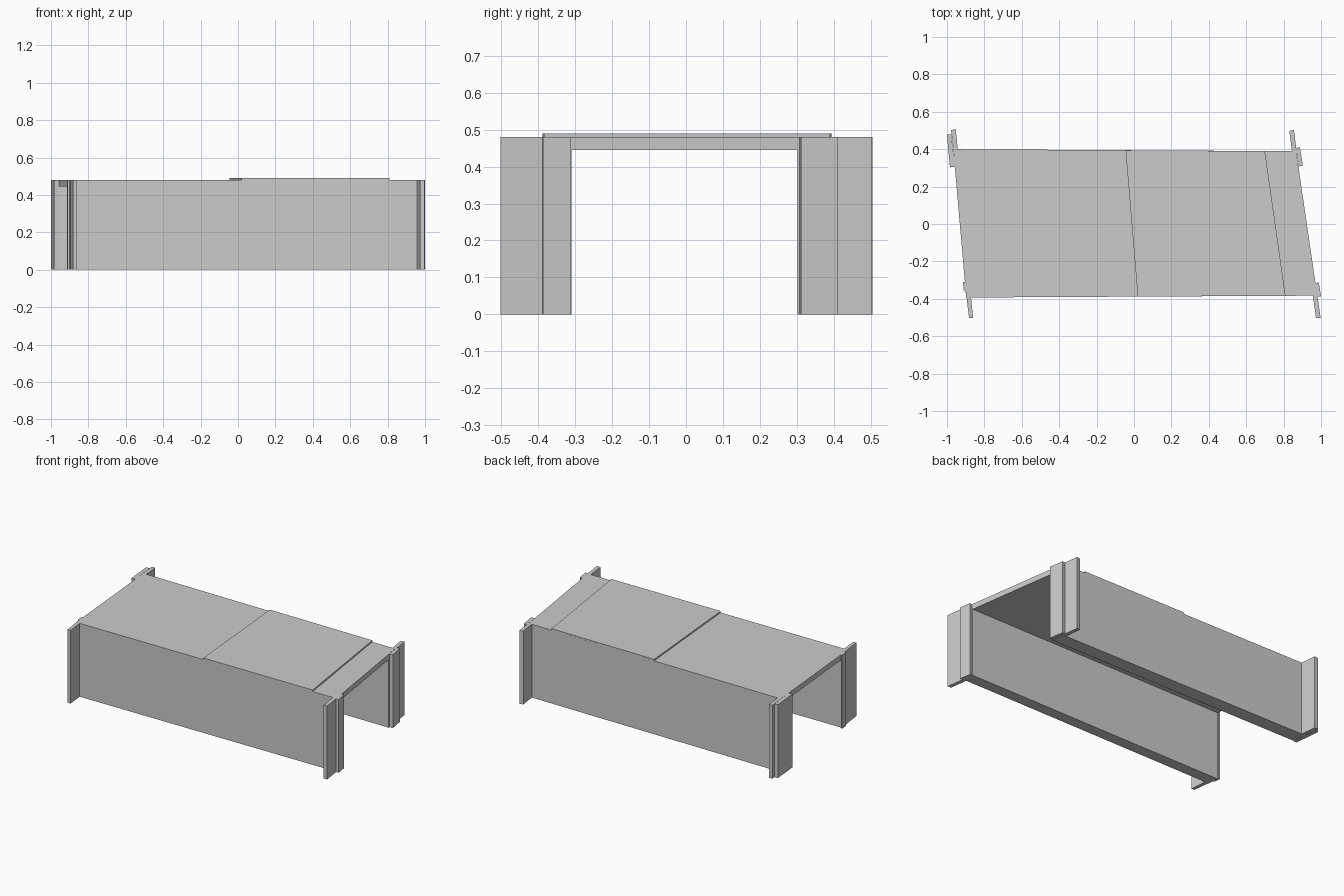
import bpy, bmesh

if "Cube" in bpy.data.objects:
    bpy.data.objects.remove(bpy.data.objects["Cube"])


def prism(name, outline, z0, z1):
    """Extrude a plan outline (x, y) from z0 up to z1."""
    bm = bmesh.new()
    base = bm.faces.new([bm.verts.new((x, y, z0)) for x, y in outline])
    top = bmesh.ops.extrude_face_region(bm, geom=[base])["geom"]
    verts = [v for v in top if isinstance(v, bmesh.types.BMVert)]
    bmesh.ops.translate(bm, vec=(0, 0, z1 - z0), verts=verts)
    bmesh.ops.recalc_face_normals(bm, faces=bm.faces)
    mesh = bpy.data.meshes.new(name)
    bm.to_mesh(mesh)
    bm.free()
    obj = bpy.data.objects.new(name, mesh)
    bpy.context.collection.objects.link(obj)
    return obj


DECK_BOTTOM, DECK_TOP, RAISED_TOP = 0.445, 0.48, 0.49

# Side walls with skewed ends, stopping under the deck
prism("front_wall", [(-0.897, -0.393), (0.98, -0.383), (0.97, -0.31), (-0.905, -0.318)],
      0, DECK_BOTTOM)
prism("back_wall", [(-0.957, 0.308), (0.879, 0.302), (0.867, 0.389), (-0.966, 0.40)],
      0, DECK_BOTTOM)

# Skewed deck spanning both walls
prism("deck", [(-0.897, -0.393), (0.98, -0.383), (0.867, 0.389), (-0.966, 0.40)],
      DECK_BOTTOM, DECK_TOP)

# Slightly raised section of the deck
prism("raised_deck", [(0.02, -0.388), (0.81, -0.384), (0.70, 0.39), (-0.045, 0.394)],
      DECK_TOP, RAISED_TOP)

# Wing walls projecting beyond the side walls
wings = {
    "back_left_wing": [(-0.966, 0.395), (-0.942, 0.395), (-0.953, 0.505), (-0.978, 0.503)],
    "front_left_wing": [(-0.896, -0.385), (-0.882, -0.503), (-0.86, -0.503), (-0.872, -0.385)],
    "back_right_wing": [(0.845, 0.385), (0.87, 0.385), (0.855, 0.503), (0.83, 0.498)],
    "front_right_wing": [(0.956, -0.38), (0.973, -0.503), (0.998, -0.503), (0.98, -0.38)],
}

# Facing slabs on the skewed wall ends
facings = {
    "back_left_facing": [(-0.984, 0.303), (-0.957, 0.306), (-0.977, 0.48), (-1.0, 0.477)],
    "front_left_facing": [(-0.914, -0.31), (-0.905, -0.31), (-0.898, -0.355), (-0.911, -0.355)],
    "back_right_facing": [(0.88, 0.308), (0.903, 0.312), (0.887, 0.41), (0.866, 0.406)],
    "front_right_facing": [(0.97, -0.316), (0.988, -0.313), (1.0, -0.387), (0.98, -0.389)],
}
for name, outline in {**wings, **facings}.items():
    prism(name, outline, 0, DECK_TOP)
